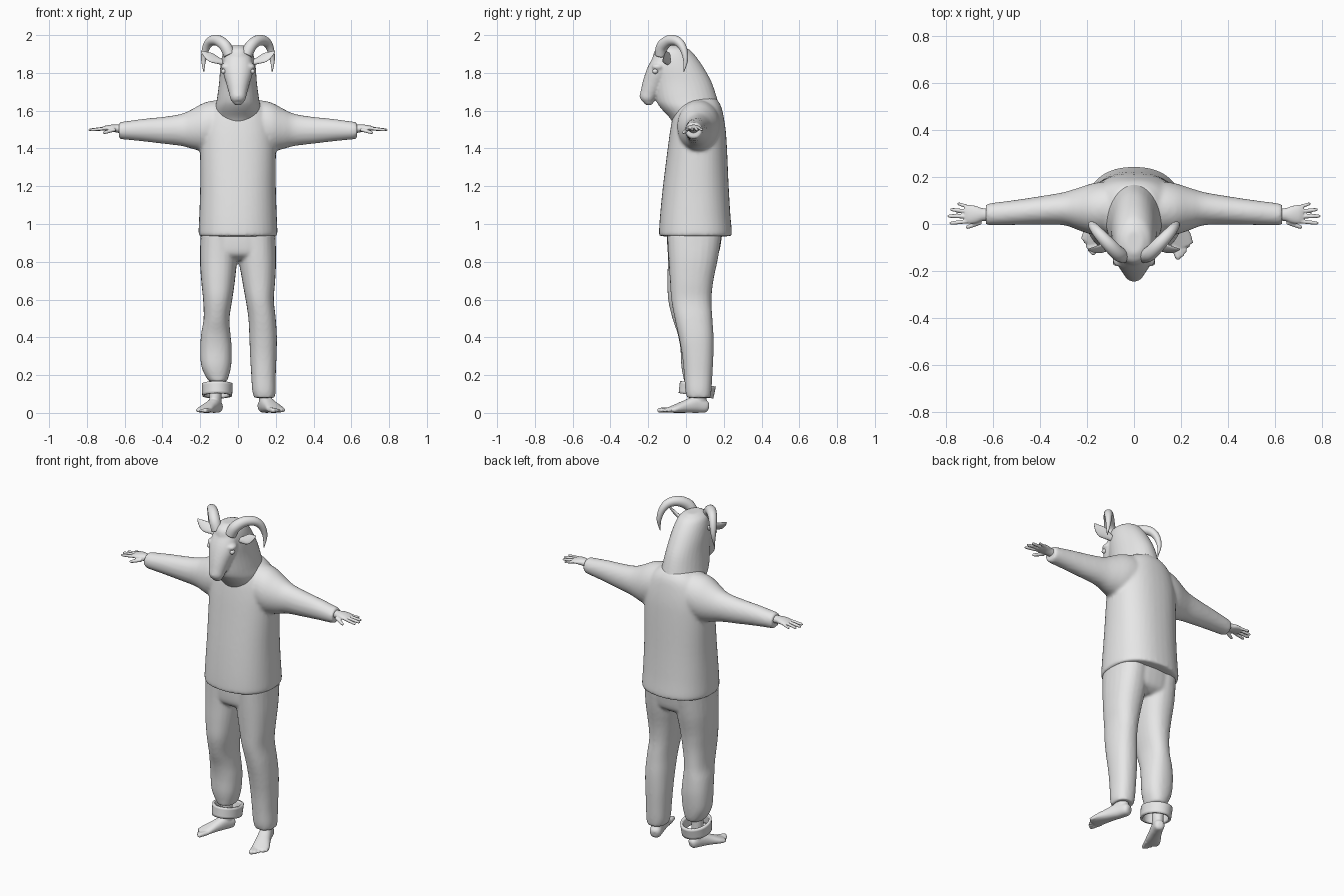
import bpy, bmesh, math
from mathutils import Vector, Matrix

grey = bpy.data.materials.new("plain grey")
grey.diffuse_color = (0.8, 0.8, 0.8, 1)


def catmull(rows, steps):
    """Smoothly interpolate rows of numbers."""
    out, n = [], len(rows)
    for i in range(n - 1):
        p = [rows[max(i - 1, 0)], rows[i], rows[i + 1], rows[min(i + 2, n - 1)]]
        for k in range(steps):
            t = k / steps
            out.append([0.5 * (2 * b + (c - a) * t + (2 * a - 5 * b + 4 * c - d) * t * t
                               + (3 * b - a - 3 * c + d) * t ** 3) for a, b, c, d in zip(*p)])
    return out + [list(rows[-1])]


def loft(bm, rows, frame=None, up=(0, 0, 1), power=2.0, seg=24, steps=4, caps=True, mat=None):
    """Skin ellipses along rows of (x, y, z, half width, half height)."""
    rows = catmull(rows, steps)
    pts = [Vector(r[:3]) for r in rows]
    rings = []
    for i, r in enumerate(rows):
        if frame:
            u, v = Vector(frame[0]), Vector(frame[1])
        else:
            d = (pts[min(i + 1, len(pts) - 1)] - pts[max(i - 1, 0)]).normalized()
            u = d.cross(Vector(up)).normalized()
            v = u.cross(d)
        ring = []
        for k in range(seg):
            a = 2 * math.pi * k / seg
            c, s = math.cos(a), math.sin(a)
            c = math.copysign(abs(c) ** (2 / power), c)
            s = math.copysign(abs(s) ** (2 / power), s)
            p = pts[i] + u * c * max(r[3], 0.001) + v * s * max(r[4], 0.001)
            ring.append(bm.verts.new(mat @ p if mat else p))
        rings.append(ring)
    faces = []
    for a, b in zip(rings, rings[1:]):
        for k in range(seg):
            j = (k + 1) % seg
            faces.append(bm.faces.new((a[k], a[j], b[j], b[k])))
    if caps:
        faces += [bm.faces.new(rings[0][::-1]), bm.faces.new(rings[-1])]
    bmesh.ops.recalc_face_normals(bm, faces=faces)


def stack(bm, rows, **kw):
    """Upright loft from rows of (z, x min, x max, y min, y max)."""
    loft(bm, [((a + b) / 2, (c + d) / 2, z, (b - a) / 2, (d - c) / 2) for z, a, b, c, d in rows],
         frame=((1, 0, 0), (0, 1, 0)), **kw)


def ball(bm, pos, size):
    m = Matrix.Translation(pos) @ Matrix.Diagonal((*size, 1))
    bmesh.ops.create_uvsphere(bm, u_segments=16, v_segments=10, radius=1, matrix=m)


def finish(name, bm, voxel=0, relax=0):
    """Make the object; optionally blend its volumes into one skin."""
    me = bpy.data.meshes.new(name)
    bm.to_mesh(me)
    bm.free()
    me.materials.append(grey)
    for p in me.polygons:
        p.use_smooth = True
    ob = bpy.data.objects.new(name, me)
    bpy.context.collection.objects.link(ob)
    if voxel:
        m = ob.modifiers.new("blend", 'REMESH')
        m.mode, m.voxel_size, m.use_smooth_shade = 'VOXEL', voxel, True
        if relax:
            s = ob.modifiers.new("relax", 'SMOOTH')
            s.factor, s.iterations = 0.5, relax
    return ob


# sweater: body and two sleeves
bm = bmesh.new()
stack(bm, [(0.935, -.205, .205, -.14, .238), (0.955, -.209, .209, -.143, .243),
           (1.05, -.205, .205, -.137, .235), (1.2, -.2, .2, -.122, .226),
           (1.4, -.2, .2, -.097, .217), (1.5, -.195, .195, -.083, .21),
           (1.58, -.175, .175, -.068, .197), (1.63, -.14, .14, -.05, .183),
           (1.665, -.09, .09, -.01, .16)], power=2.3, seg=40)
sleeve = [(.05, 1.42, 1.655, -.04, .17), (.12, 1.40, 1.655, -.045, .18), (.18, 1.385, 1.642, -.045, .172),
          (.24, 1.397, 1.61, -.025, .153), (.3, 1.413, 1.583, -.005, .135), (.4, 1.425, 1.567, -.002, .118),
          (.5, 1.437, 1.557, -.004, .103), (.6, 1.447, 1.543, -.006, .09), (.63, 1.45, 1.54, -.004, .086)]
for s in (-1, 1):
    loft(bm, [(s * x, (c + d) / 2, (a + b) / 2, (d - c) / 2, (b - a) / 2) for x, a, b, c, d in sleeve],
         frame=((0, 1, 0), (0, 0, 1)), seg=28)
finish("sweater", bm, 0.01, 5)

# trousers: hips and two uneven legs
bm = bmesh.new()
stack(bm, [(.98, -.19, .19, -.1, .195), (.9, -.198, .198, -.1, .185),
           (.84, -.19, .19, -.09, .17), (.81, -.15, .15, -.05, .13)], power=2.4, seg=36)
stack(bm, [(.95, .0, .198, -.1, .19), (.82, .004, .202, -.093, .17), (.7, .022, .197, -.085, .145),
           (.6, .04, .19, -.078, .135), (.5, .055, .2, -.06, .14), (.4, .06, .206, -.038, .146),
           (.3, .064, .204, -.02, .145), (.2, .07, .2, -.01, .14), (.12, .075, .2, -.004, .135),
           (.08, .085, .195, .005, .13)], power=2.3)
stack(bm, [(.95, -.198, .0, -.1, .19), (.82, -.202, -.004, -.097, .17), (.7, -.195, -.016, -.098, .145),
           (.6, -.185, -.03, -.095, .135), (.5, -.182, -.045, -.072, .135), (.42, -.195, -.04, -.045, .14),
           (.34, -.2, -.033, -.03, .142), (.25, -.195, -.036, -.025, .135), (.19, -.17, -.05, -.015, .125),
           (.165, -.15, -.06, -.01, .115)], power=2.3)
finish("trousers", bm, 0.009, 4)

# ankle cuff: loose tilted hollow band
bm = bmesh.new()
tilt = Matrix.Translation((-.11, .058, .122)) @ Matrix.Rotation(math.radians(-9), 4, 'X')
loft(bm, [(0, 0, -.032, .079, .093), (0, 0, .032, .082, .096)], frame=((1, 0, 0), (0, 1, 0)),
     seg=36, caps=False, mat=tilt)
band = finish("ankle_cuff", bm)
band.modifiers.new("thickness", 'SOLIDIFY').thickness = 0.014

# feet with toes
for name, s, pos, deg, k in (("right_foot", 1, (.128, .118, 0), 19, 1.0),
                             ("left_foot", -1, (-.1, .105, 0), 24, 0.9)):
    bm = bmesh.new()
    m = (Matrix.Translation(pos) @ Matrix.Rotation(math.radians(s * deg), 4, 'Z')
         @ Matrix.Diagonal((s * k, k, k, 1)))
    loft(bm, [(0, 0, .03, .014, .016), (0, -.015, .033, .031, .032), (0, -.07, .043, .036, .043),
              (.003, -.13, .033, .04, .033), (.007, -.19, .021, .048, .021), (.009, -.23, .014, .043, .012)],
         power=2.3, mat=m)
    stack(bm, [(.03, -.03, .03, -.085, -.01), (.08, -.034, .034, -.095, -.012),
               (.13, -.036, .036, -.09, -.015), (.22, -.04, .04, -.09, -.015)], mat=m)
    for i in range(5):
        x, tip, r = -.028 + i * .0185, -.275 + i * .004 + i * i * .0025, .014 - min(i, 2) * .0025
        loft(bm, [(x, -.2, .017, r, r), (x, tip + .02, .014, r, r), (x, tip + .005, .012, r * .8, r * .8),
                  (x, tip, .011, r * .3, r * .3)], seg=12, mat=m)
    finish(name, bm, 0.005, 2)

# hands: palm, four fingers and a thumb
fingers = [((.70, .012), (.785, .003), .0085), ((.705, .032), (.793, .034), .009),
           ((.70, .052), (.782, .062), .0085), ((.69, .068), (.752, .088), .0075),
           ((.65, .008), (.715, -.016), .0095)]
for name, s in (("right_hand", 1), ("left_hand", -1)):
    bm = bmesh.new()
    loft(bm, [(s * x, y, z, w, h) for x, y, z, w, h in
              ((.58, .04, 1.5, .027, .025), (.64, .04, 1.505, .027, .021), (.67, .04, 1.508, .036, .018),
               (.70, .041, 1.507, .04, .014), (.72, .041, 1.505, .034, .008))])
    for i, (a, b, r) in enumerate(fingers):
        za, zb = (1.5, 1.482) if i == 4 else (1.506, 1.497)
        row = [(s * (a[0] + (b[0] - a[0]) * t), a[1] + (b[1] - a[1]) * t, za + (zb - za) * t, r * q, r * q)
               for t, q in ((0, 1), (.5, 1), (.88, .85), (1, .3))]
        loft(bm, row, seg=12)
    finish(name, bm, 0.004, 1)

# head: thick neck, skull, muzzle, brow and chin
bm = bmesh.new()
stack(bm, [(1.5, -.1, .1, -.05, .17), (1.56, -.118, .118, -.085, .182), (1.615, -.12, .12, -.135, .176),
           (1.66, -.112, .112, -.16, .166), (1.75, -.1, .1, -.172, .136), (1.83, -.094, .094, -.178, .092),
           (1.89, -.084, .084, -.175, .05), (1.925, -.068, .068, -.16, .015),
           (1.945, -.035, .035, -.125, -.03)], seg=32)
loft(bm, [(0, -.11, 1.87, .075, .062), (0, -.142, 1.81, .08, .064), (0, -.172, 1.745, .062, .058),
          (0, -.197, 1.69, .047, .046), (0, -.21, 1.662, .04, .038), (0, -.218, 1.645, .024, .022)],
     up=(0, -1, 0), power=2.1)
ball(bm, (0, -.222, 1.677), (.033, .024, .022))
ball(bm, (0, -.198, 1.644), (.028, .026, .016))
for s in (-1, 1):
    ball(bm, (s * .064, -.15, 1.832), (.028, .032, .018))
finish("head", bm, 0.007, 4)

# eyes, nostrils, ears and curled horns
for side, s in (("right", 1), ("left", -1)):
    bm = bmesh.new()
    ball(bm, (s * .076, -.163, 1.808), (.014, .015, .013))
    finish(side + "_eye", bm)

    bm = bmesh.new()
    loft(bm, [(s * x, y, z, w, h) for x, y, z, w, h in
              ((.065, -.09, 1.85, .012, .012), (.10, -.097, 1.863, .02, .011), (.14, -.104, 1.88, .03, .009),
               (.17, -.107, 1.897, .02, .006), (.195, -.107, 1.915, .003, .002))],
         up=(0, -.75, .65), seg=16)
    finish(side + "_ear", bm)

    bm = bmesh.new()
    loft(bm, [(s * x, y, z, r, r) for x, y, z, r in
              ((.045, -.135, 1.895, .031), (.068, -.125, 1.942, .031), (.105, -.088, 1.971, .029),
               (.145, -.045, 1.967, .025), (.17, -.015, 1.93, .02), (.182, -.002, 1.87, .013),
               (.181, -.012, 1.805, .002))], up=(.6 * s, -.8, 0), seg=20, steps=6)
    finish(side + "_horn", bm)
